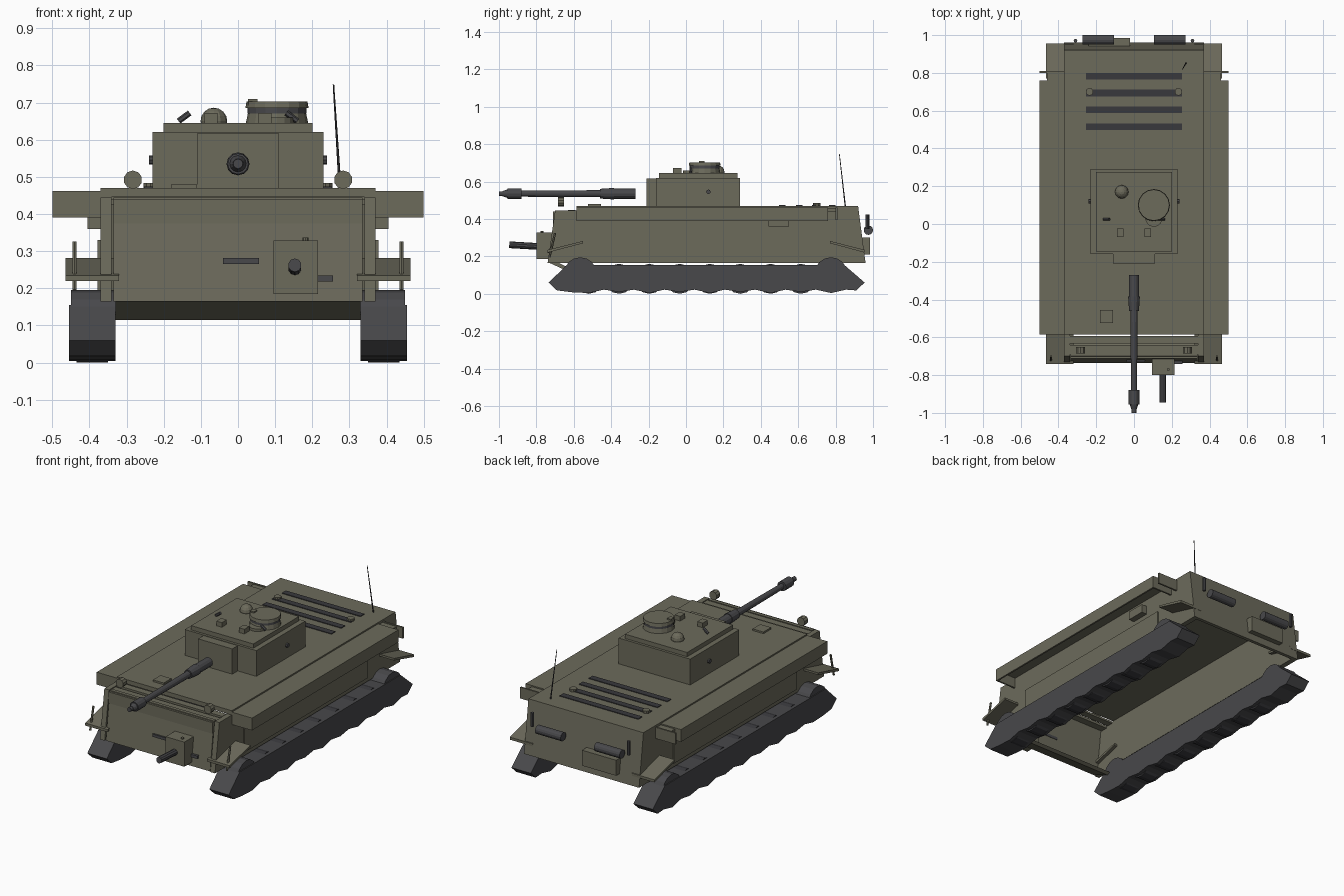
import bpy, bmesh, math
from mathutils import Vector


def mat(name, c):
    m = bpy.data.materials.new(name)
    m.diffuse_color = (*c, 1)
    return m


OLIVE = mat("olive", (0.15, 0.145, 0.105))
STEEL = mat("steel", (0.065, 0.065, 0.07))
DARK = mat("dark", (0.04, 0.04, 0.045))


def finish(bm, name, m):
    bmesh.ops.recalc_face_normals(bm, faces=bm.faces)
    me = bpy.data.meshes.new(name)
    bm.to_mesh(me)
    bm.free()
    me.materials.append(m)
    o = bpy.data.objects.new(name, me)
    bpy.context.collection.objects.link(o)
    return o


def box(name, x, y, z, m=OLIVE):
    """Box from (min, max) ranges."""
    bm = bmesh.new()
    bmesh.ops.create_cube(bm, size=1)
    for v in bm.verts:
        v.co = [(r[0] + r[1]) / 2 + c * (r[1] - r[0]) for r, c in zip((x, y, z), v.co)]
    return finish(bm, name, m)


def prism(name, profile, x0, x1, m=OLIVE):
    """Extrude a side (y, z) profile along x."""
    bm = bmesh.new()
    f = bm.faces.new([bm.verts.new((x0, y, z)) for y, z in profile])
    ext = bmesh.ops.extrude_face_region(bm, geom=[f])["geom"]
    for v in ext:
        if isinstance(v, bmesh.types.BMVert):
            v.co.x = x1
    return finish(bm, name, m)


def rod(name, a, b, r, m=STEEL, n=12, r2=None):
    """Cylinder or cone from point a to point b."""
    a, b = Vector(a), Vector(b)
    bm = bmesh.new()
    bmesh.ops.create_cone(bm, cap_ends=True, segments=n, radius1=r,
                          radius2=r if r2 is None else r2, depth=(b - a).length)
    q = (b - a).to_track_quat('Z', 'Y')
    for v in bm.verts:
        v.co = q @ v.co + (a + b) / 2
    return finish(bm, name, m)


def mirrored(o):
    """Repeat the part on the other side of the centre plane."""
    o.modifiers.new("mirror", 'MIRROR')
    return o


# Hull shell, open underneath
box("hull_deck", (-0.37, 0.37), (-0.585, 0.92), (0.445, 0.47))
mirrored(prism("hull_side", [(-0.70, 0.445), (-0.74, 0.165), (0.955, 0.165), (0.92, 0.445)], 0.34, 0.37))
prism("front_plate", [(-0.70, 0.445), (-0.735, 0.165), (-0.715, 0.165), (-0.68, 0.445)], -0.335, 0.335)
box("front_plate_band", (-0.335, 0.335), (-0.712, -0.69), (0.375, 0.44))
box("front_ledge", (-0.34, 0.34), (-0.69, -0.64), (0.425, 0.44))
box("front_roof_strip", (-0.34, 0.34), (-0.632, -0.592), (0.435, 0.447))
prism("lower_front_plate", [(-0.73, 0.165), (-0.62, 0.115), (-0.60, 0.125), (-0.70, 0.175)], -0.33, 0.33)
prism("rear_plate", [(0.92, 0.47), (0.96, 0.165), (0.94, 0.165), (0.90, 0.46)], -0.37, 0.37)

# Fenders with hanging lips and end caps
fender_y = (-0.585, 0.76)
mirrored(box("fender_top", (0.36, 0.50), fender_y, (0.45, 0.462)))
mirrored(box("fender_lip", (0.49, 0.50), fender_y, (0.39, 0.46)))
for y in (-0.585, 0.75):
    mirrored(box("fender_end", (0.37, 0.50), (y, y + 0.01), (0.39, 0.46)))
mirrored(box("rear_fender_step", (0.37, 0.46), (0.76, 0.80), (0.44, 0.455)))
mirrored(box("rear_fender_edge", (0.37, 0.50), (0.80, 0.81), (0.395, 0.46)))

# Sloping mud flaps, struts and side fittings
mirrored(prism("front_mud_flap", [(-0.74, 0.22), (-0.55, 0.27), (-0.55, 0.282), (-0.74, 0.235)], 0.32, 0.465))
mirrored(prism("rear_mud_flap", [(0.955, 0.22), (0.77, 0.27), (0.77, 0.282), (0.955, 0.235)], 0.32, 0.465))
mirrored(rod("flap_strut", (0.44, -0.73, 0.195), (0.44, -0.70, 0.325), 0.006, OLIVE, 6))
mirrored(box("side_panel", (0.37, 0.378), (-0.48, 0.65), (0.19, 0.33)))
mirrored(box("side_locker", (0.37, 0.405), (0.44, 0.55), (0.36, 0.41)))

# Tracks with a scalloped bottom, end wheels and road wheels
wheel_y = [-0.52 + i * 0.162 for i in range(9)]
bottom = []
for i, y in enumerate(wheel_y):
    bottom += [(y, 0.01 if i % 2 else 0.004), (y + 0.08, 0.022)]
outline = [(-0.735, 0.06), (-0.69, 0.018), (-0.61, 0.008)] + bottom
outline += [(0.91, 0.018), (0.955, 0.06), (0.845, 0.155), (-0.635, 0.155)]
mirrored(prism("track", outline, 0.33, 0.455, STEEL))
for y in (-0.565, 0.775):
    mirrored(rod("end_wheel", (0.33, y, 0.107), (0.45, y, 0.107), 0.088, STEEL, 16))
for y in wheel_y[:8]:
    mirrored(rod("road_wheel", (0.35, y, 0.08), (0.435, y, 0.08), 0.08, DARK, 14))

# Turret with mantlet and roof plate
box("turret_body", (-0.23, 0.23), (-0.16, 0.29), (0.465, 0.62))
box("mantlet", (-0.11, 0.11), (-0.21, -0.155), (0.465, 0.617))
box("turret_roof", (-0.20, 0.20), (-0.145, 0.275), (0.615, 0.645))
mirrored(rod("turret_side_port", (0.225, 0.12, 0.545), (0.24, 0.12, 0.545), 0.012, STEEL, 8))

# Cupola and roof fittings
rod("cupola_base", (0.105, 0.10, 0.64), (0.105, 0.10, 0.672), 0.085, OLIVE, 16, 0.078)
rod("cupola_ring", (0.105, 0.10, 0.67), (0.105, 0.10, 0.685), 0.08, STEEL, 16)
rod("cupola_lid", (0.105, 0.10, 0.685), (0.105, 0.10, 0.703), 0.085, OLIVE, 16, 0.082)
rod("roof_hatch", (0.105, 0.03, 0.64), (0.105, 0.03, 0.66), 0.045, OLIVE, 14)
box("cupola_latch", (0.027, 0.053), (0.07, 0.10), (0.695, 0.71))
bm = bmesh.new()
bmesh.ops.create_uvsphere(bm, u_segments=12, v_segments=8, radius=0.036)
bmesh.ops.translate(bm, verts=bm.verts, vec=(-0.065, 0.17, 0.65))
finish(bm, "vent_dome", OLIVE)
mirrored(box("periscope", (0.055, 0.09), (-0.07, -0.025), (0.645, 0.672)))
mirrored(rod("lifting_lug", (0.13, 0.025, 0.672), (0.16, 0.025, 0.65), 0.008, STEEL, 6))

# Main gun: (start y, end y, start radius, end radius)
for name, y0, y1, r0, r1 in [("gun_sleeve", -0.27, -0.39, 0.027, 0.027),
                             ("gun_collar", -0.385, -0.46, 0.031, 0.026),
                             ("gun_barrel", -0.45, -0.89, 0.019, 0.016),
                             ("muzzle_brake", -0.88, -0.955, 0.028, 0.028),
                             ("muzzle_collar", -0.95, -0.98, 0.024, 0.014),
                             ("muzzle_tip", -0.97, -1.0, 0.013, 0.013)]:
    rod(name, (0, y0, 0.535), (0, y1, 0.535), r0, STEEL, 12, r1)

# Bow gun and front fittings
box("bow_gun_mount", (0.095, 0.215), (-0.80, -0.70), (0.185, 0.328))
rod("bow_gun_barrel", (0.153, -0.79, 0.253), (0.153, -0.945, 0.262), 0.018, STEEL, 10)
rod("bow_mount_knob", (0.182, -0.77, 0.325), (0.182, -0.77, 0.336), 0.008, OLIVE, 8)
box("vision_slot", (-0.04, 0.057), (-0.73, -0.70), (0.265, 0.281), STEEL)
box("front_hook", (0.215, 0.256), (-0.74, -0.71), (0.218, 0.235), STEEL)
mirrored(rod("headlight", (0.283, -0.685, 0.492), (0.283, -0.652, 0.492), 0.025, OLIVE, 10))

# Deck hatch, engine grilles, caps and antenna
box("driver_hatch", (-0.18, -0.11), (-0.525, -0.455), (0.468, 0.48))
for y in (0.515, 0.605, 0.693, 0.782):
    box("engine_grille", (-0.253, 0.253), (y - 0.018, y + 0.018), (0.468, 0.474), DARK)
mirrored(rod("filler_cap", (0.235, 0.70, 0.468), (0.235, 0.70, 0.484), 0.02, OLIVE, 10))
rod("antenna", (0.275, 0.852, 0.465), (0.257, 0.82, 0.748), 0.004, DARK, 6, 0.002)

# Rear exhausts, posts and stowage box
mirrored(rod("exhaust", (0.107, 0.975, 0.34), (0.272, 0.975, 0.34), 0.025, STEEL, 14))
mirrored(rod("rear_post", (0.31, 0.97, 0.345), (0.31, 0.97, 0.425), 0.01, STEEL, 8))
box("rear_stowage_box", (-0.24, -0.02), (0.935, 0.985), (0.21, 0.30))
